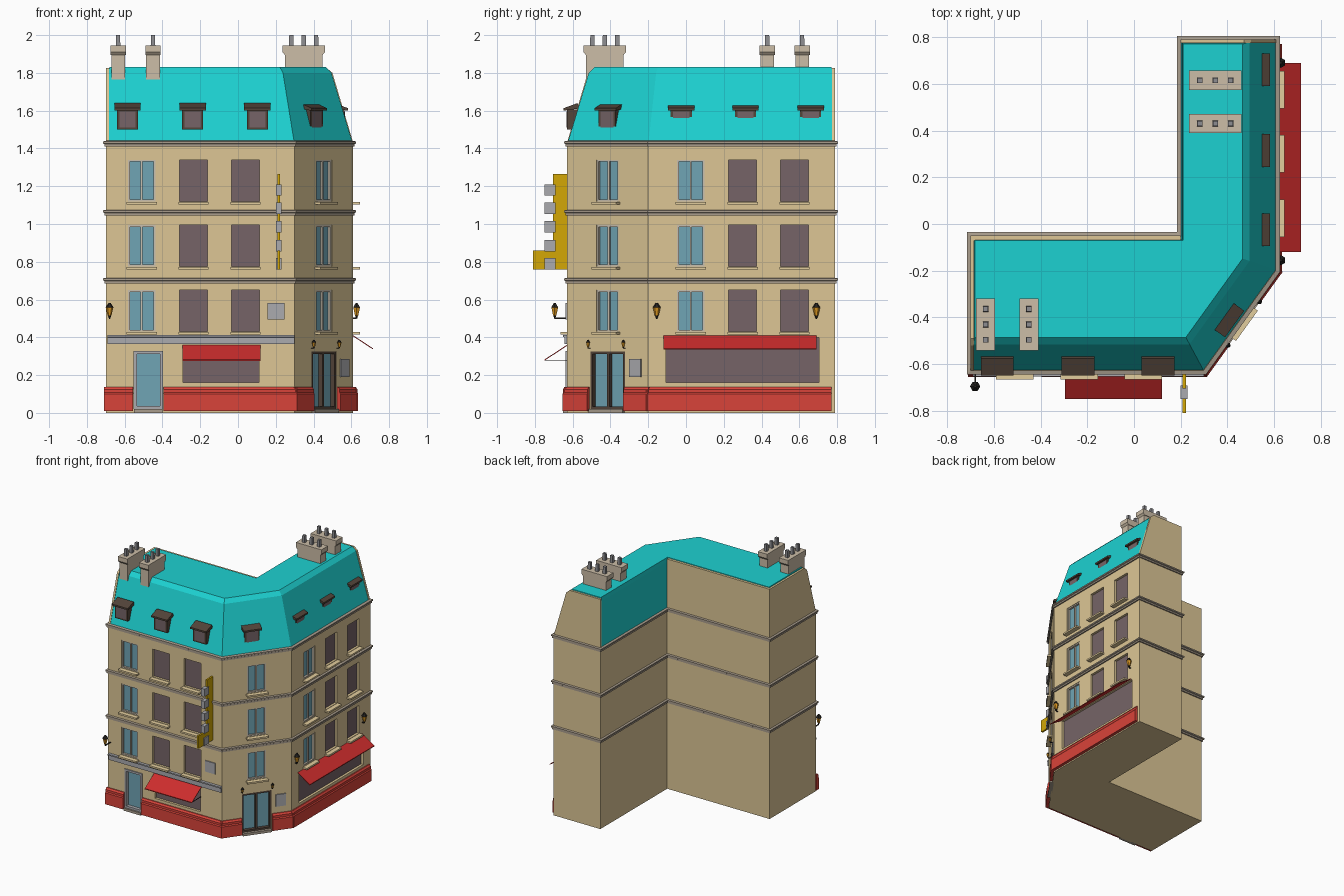
import bpy, bmesh, math
from mathutils import Matrix, Vector

if "Cube" in bpy.data.objects:
    bpy.data.objects.remove(bpy.data.objects["Cube"])

COL = dict(wall='DCC594', roof='22D0D0', red='D8453C', awning='CC3030', stone='A89C8C', glass='6FA3B3',
           pane='756467', wood='54463C', grey='A9A9AD', gold='D2A60E', black='2A2826', lamp='E09A28',
           chimney='CBBCA6', pot='8C8C90', trim='C9BFAE', sill='E2CC9C')
parts = {}


def part(name, col):
    if name not in parts:
        parts[name] = (bmesh.new(), col)
    return parts[name][0]


def lin(h):
    return [(int(h[i:i + 2], 16) / 255) ** 2.2 for i in (0, 2, 4)] + [1]


def frame(x, y, ux, uy):
    # facade frame: local x along the wall, -y outward, z up
    return Matrix(((ux, -uy, 0, x), (uy, ux, 0, y), (0, 0, 1, 0), (0, 0, 0, 1)))


FRONT = frame(0, -0.63, 1, 0)
CORNER = frame(0.455, -0.415, 0.585, 0.811)
RIGHT = frame(0.61, 0, 0, 1)
WORLD = frame(0, 0, 1, 0)


def prism(name, col, F, u0, u1, prof):
    # (outward, z) profile extruded along the wall
    bm = part(name, col)
    a, b = [[bm.verts.new(F @ Vector((u, -o, z))) for o, z in prof] for u in (u0, u1)]
    bm.faces.new(a)
    bm.faces.new(b[::-1])
    for i in range(len(prof)):
        j = (i + 1) % len(prof)
        bm.faces.new((a[i], b[i], b[j], a[j]))


def box(name, col, F, u0, u1, o0, o1, z0, z1):
    prism(name, col, F, u0, u1, [(o0, z0), (o1, z0), (o1, z1), (o0, z1)])


def cone(name, col, F, u, o, z0, z1, r0, r1, n=6):
    bmesh.ops.create_cone(part(name, col), cap_ends=True, segments=n, radius1=r0, radius2=r1, depth=z1 - z0,
                          matrix=F @ Matrix.Translation((u, -o, (z0 + z1) / 2)) @ Matrix.Rotation(math.pi / n, 4, 'Z'))


def loft(name, col, rings, caps=True):
    bm = part(name, col)
    vs = [[bm.verts.new((x, y, z)) for x, y in pts] for pts, z in rings]
    for a, b in zip(vs, vs[1:]):
        for i in range(len(a)):
            j = (i + 1) % len(a)
            bm.faces.new((a[i], a[j], b[j], b[i]))
    if caps:
        bm.faces.new(vs[0][::-1])
        bm.faces.new(vs[-1])


def offset(pts, d):
    out = []
    for i, p in enumerate(pts):
        p, q, r = Vector(p), Vector(pts[i - 1]), Vector(pts[(i + 1) % len(pts)])
        e, f = (p - q).normalized(), (r - p).normalized()
        n, m = Vector((e.y, -e.x)), Vector((f.y, -f.x))
        out.append(tuple(p + (n + m) * d / (1 + n.dot(m))))
    return out


# walls: L plan with a cut corner
plan = [(-.70, -.63), (.30, -.63), (.61, -.20), (.61, .79), (.20, .79), (.20, -.05), (-.70, -.05)]
loft('walls', 'wall', [(plan, 0), (plan, 1.43)])

# string courses and cornice
for z in (.70, 1.06, 1.425):
    loft('string_courses', 'stone', [(offset(plan, d), z + h) for d, h in
         ((-.004, -.016), (.008, -.014), (.008, -.002), (.015, .002), (.015, .012), (-.004, .016))], False)

# mansard roof, gable walls and back parapet
mid = [(-.688, -.515), (.238, -.515), (.495, -.158), (.495, .778), (.205, .778), (.205, -.066), (-.688, -.066)]
top = [(-.68, -.485), (.222, -.485), (.465, -.148), (.465, .77), (.21, .77), (.21, -.07), (-.68, -.07)]
loft('mansard_roof', 'roof', [([(-.688, -.625), (.297, -.625), (.605, -.198), (.605, .778), (.202, .778),
                                (.202, -.066), (-.688, -.066)], 1.435), (mid, 1.80), (top, 1.83)])
prism('gable_walls', 'wall', WORLD, -.70, -.684, [(.63, 1.43), (.52, 1.80), (.49, 1.825), (.05, 1.825), (.05, 1.43)])
prism('gable_walls', 'wall', frame(0, .782, 0, 1), -.008, .008,
      [(.61, 1.43), (.50, 1.80), (.47, 1.825), (.20, 1.825), (.20, 1.43)])
box('back_parapet', 'wall', WORLD, -.70, .20, .05, .07, 1.43, 1.825)


def opening(F, u, w, z0, z1, panel, depth=.025, name='curtained_panes'):
    box('cutter', 'grey', F, u - w / 2, u + w / 2, -depth, .05, z0, z1)
    box(name, panel, F, u - w / 2, u + w / 2, -depth - .002, -depth + .006, z0, z1)


def casing(name, col, F, u, w, z0, z1, t=.01, mullion=True, o0=-.025, o1=-.004):
    for s in (-1, 1):
        c = u + s * (w - t) / 2
        box(name, col, F, c - t / 2, c + t / 2, o0, o1, z0, z1)
    box(name, col, F, u - w / 2 + t, u + w / 2 - t, o0, o1, z1 - t, z1)
    box(name, col, F, u - w / 2 + t, u + w / 2 - t, o0, o1, z0, z0 + t)
    if mullion:
        box(name, col, F, u - t / 2, u + t / 2, o0, o1 - .004, z0 + t, z1 - t)


# windows on three floors
for F, row in ((FRONT, (-.51, -.235, .04)), (CORNER, (0,)), (RIGHT, (.025, .30, .575))):
    for z in (.43, .775, 1.12):
        for i, u in enumerate(row):
            if i == 0:
                opening(F, u, .145, z, z + .22, 'glass', name='window_glass')
                casing('window_frames', 'trim', F, u, .145, z, z + .22)
            else:
                opening(F, u, .148, z, z + .22, 'pane')
            box('window_sills', 'sill', F, u - .08, u + .08, -.002, .035, z - .016, z - .003)

# doors and shop windows
opening(FRONT, -.475, .15, .02, .325, 'glass', name='door_panels')
casing('front_door_frame', 'grey', FRONT, -.475, .154, .02, .327, .016, False, o1=.008)
opening(CORNER, 0, .225, .02, .325, 'glass', .035, 'door_panels')
casing('corner_door_frame', 'wood', CORNER, 0, .225, .02, .325, .014, True, -.035, -.002)
box('doorsteps', 'stone', CORNER, -.11, .11, -.01, .02, 0, .02)
box('doorsteps', 'stone', FRONT, -.55, -.40, -.01, .02, 0, .02)
opening(FRONT, -.09, .40, .16, .345, 'pane', name='shop_windows')
opening(RIGHT, .298, .81, .16, .40, 'pane', name='shop_windows')

# red plinth, broken at the doors
for F, a, b in ((FRONT, -.71, -.555), (FRONT, -.395, .312), (CORNER, -.277, -.117), (CORNER, .117, .277),
                (RIGHT, -.212, .77)):
    prism('red_plinth', 'red', F, a, b, [(-.005, .01), (.024, .01), (.024, .10), (.018, .108), (.018, .125),
                                        (.008, .138), (-.005, .138)])

# fascia over the shopfront, wall plaques
prism('shop_fascia', 'grey', FRONT, -.69, .30, [(-.004, .365), (.012, .365), (.012, .398), (.022, .403),
                                              (.022, .413), (-.004, .413)])
box('wall_plaques', 'grey', FRONT, .157, .245, -.002, .008, .495, .582)
box('wall_plaques', 'grey', CORNER, .145, .222, -.002, .008, .19, .285)

# awnings with end struts
for F, a, b, z, o, drop in ((FRONT, -.295, .12, .362, .12, .08), (RIGHT, -.12, .69, .412, .105, .07)):
    prism('awnings', 'awning', F, a, b, [(-.002, z), (o, z - drop), (o, z - drop - .006), (-.002, z - .006)])
for u in (-.29, .112):
    box('awning_struts', 'black', FRONT, u, u + .004, 0, .118, .277, .281)


# dormers
def dormer(F, u, face, z0):
    box('dormer_bodies', 'wood', F, u - .056, u + .056, face - .075, face, z0, 1.607)
    box('dormer_panes', 'pane', F, u - .043, u + .043, face - .01, face + .002, z0 + .012, 1.595)
    prism('dormer_canopies', 'wood', F, u - .07, u + .07, [(face - .07, 1.612), (face + .018, 1.60),
                                                        (face + .018, 1.613), (face - .055, 1.64)])


for u in (-.585, -.24, .103):
    dormer(FRONT, u, 0, 1.50)
dormer(CORNER, -.025, -.03, 1.50)
for u in (-.025, .315, .66):
    dormer(RIGHT, u, -.045, 1.53)


# chimneys with three pots each
def chimney(F, u, o, zb):
    box('chimney_stacks', 'chimney', F, u - .036, u + .036, o - .10, o + .10, zb, 1.905)
    prism('chimney_stacks', 'chimney', F, u - .041, u + .041, [(o - .10, 1.895), (o + .10, 1.895), (o + .112, 1.91),
                                                            (o + .112, 1.945), (o - .112, 1.945), (o - .112, 1.91)])
    for d in (-.066, 0, .066):
        cone('chimney_pots', 'pot', F, u, o + d, 1.944, 2.0, .017, .015, 4)


for u in (-.635, -.45):
    chimney(WORLD, u, .43, 1.765)
for u in (.43, .615):
    chimney(frame(0, 0, 0, 1), u, .348, 1.79)

# projecting blank sign: L-shaped board with plain raised tiles
prism('sign_board', 'gold', FRONT, .208, .222, [(-.002, .76), (.18, .76), (.18, .86), (.075, .86), (.075, 1.265),
                                              (-.002, 1.265)])
for z in (.79, .885, .985, 1.083, 1.18):
    box('sign_tiles', 'grey', FRONT, .20, .23, .062, .118, z - .03, z + .03)


# wall lanterns
def lantern(F, u, o, z, s):
    cone('lantern_glass', 'lamp', F, u, o, z, z + .042 * s, .010 * s, .02 * s)
    cone('lantern_caps', 'black', F, u, o, z + .042 * s, z + .066 * s, .022 * s, .006 * s)
    cone('lantern_caps', 'black', F, u, o, z - .014 * s, z, .004 * s, .009 * s)
    box('lantern_brackets', 'black', F, u - .003, u + .003, -.002, o, z - .018 * s, z - .011 * s)


lantern(FRONT, -.68, .065, .515, 1)
for u in (-.155, .69):
    lantern(RIGHT, u, .018, .515, 1)
for u in (-.115, .115):
    lantern(CORNER, u, .018, .35, .55)

# turn parts into objects
objs = {}
for name, (bm, col) in parts.items():
    bmesh.ops.recalc_face_normals(bm, faces=bm.faces)
    me = bpy.data.meshes.new(name)
    bm.to_mesh(me)
    bm.free()
    mat = bpy.data.materials.get(col) or bpy.data.materials.new(col)
    mat.diffuse_color = lin(COL[col])
    mat.use_nodes = True
    mat.node_tree.nodes["Principled BSDF"].inputs["Base Color"].default_value = mat.diffuse_color
    me.materials.append(mat)
    objs[name] = bpy.data.objects.new(name, me)
    bpy.context.collection.objects.link(objs[name])

# cut the openings into the walls
cut = objs['cutter']
cut.hide_render = True
mod = objs['walls'].modifiers.new('openings', 'BOOLEAN')
mod.object, mod.operation, mod.solver = cut, 'DIFFERENCE', 'EXACT'
bpy.context.view_layer.objects.active = objs['walls']
bpy.ops.object.modifier_apply(modifier='openings')
bpy.data.objects.remove(cut)
